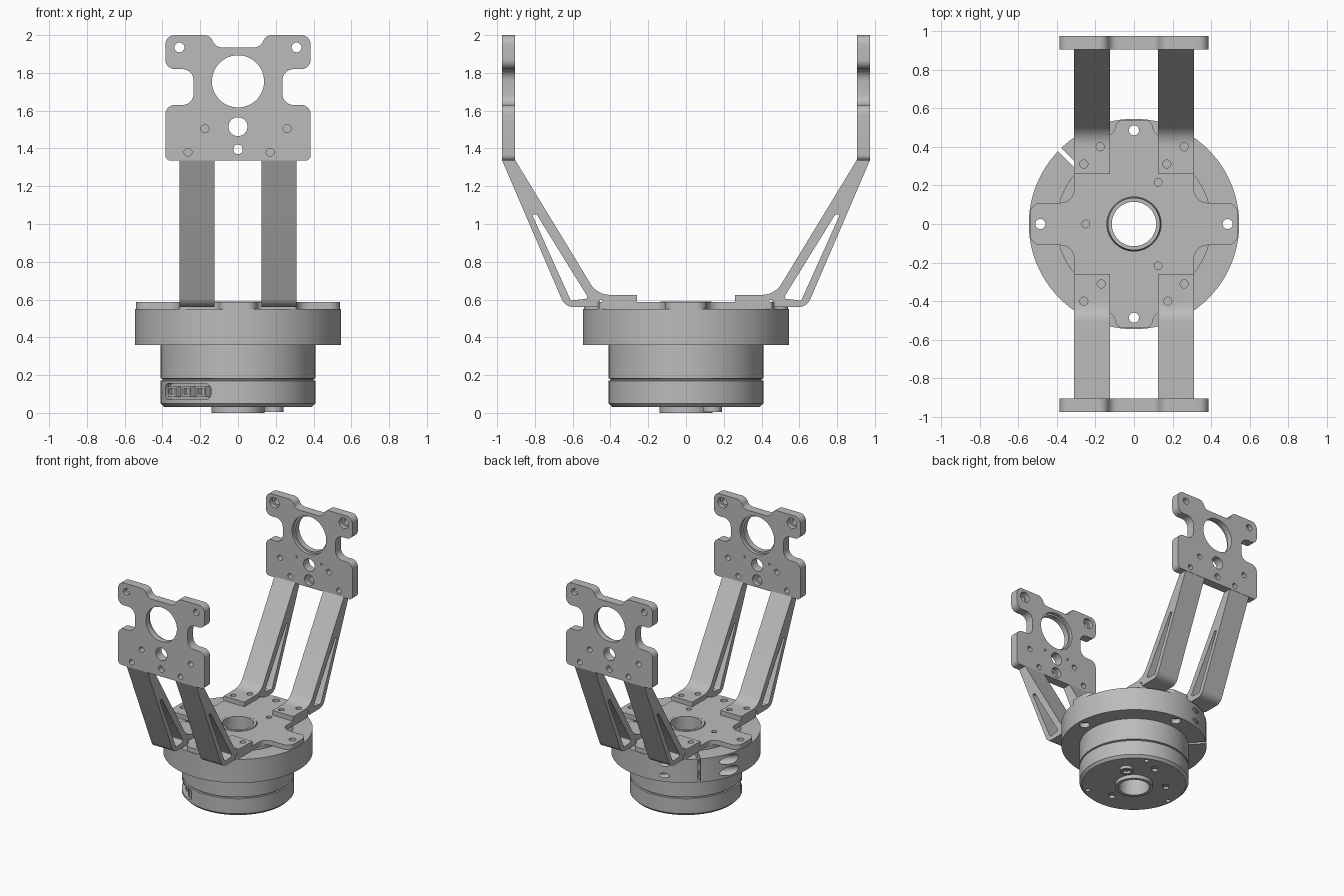
import bpy, bmesh
from math import pi, cos, sin, tan, radians
from mathutils import Vector, Matrix

if "Cube" in bpy.data.objects:
    bpy.data.objects.remove(bpy.data.objects["Cube"], do_unlink=True)

grey = bpy.data.materials.new("satin_grey")
grey.use_nodes = True
grey.diffuse_color = (0.5, 0.5, 0.5, 1)
grey.node_tree.nodes["Principled BSDF"].inputs["Base Color"].default_value = (0.5, 0.5, 0.5, 1)

X, Y, Z = Vector((1, 0, 0)), Vector((0, 1, 0)), Vector((0, 0, 1))


def make(name, bm):
    bmesh.ops.recalc_face_normals(bm, faces=bm.faces)
    me = bpy.data.meshes.new(name)
    bm.to_mesh(me)
    bm.free()
    ob = bpy.data.objects.new(name, me)
    bpy.context.collection.objects.link(ob)
    return ob


def rounded(points):
    """Outline from (u, v, fillet radius) corners."""
    out, n = [], len(points)
    for i, (u, v, r) in enumerate(points):
        p = Vector((u, v))
        if r == 0:
            out.append(p)
            continue
        a = (Vector(points[i - 1][:2]) - p).normalized()
        b = (Vector(points[(i + 1) % n][:2]) - p).normalized()
        half = a.angle(b) / 2
        centre = p + (a + b).normalized() * r / sin(half)
        start, end = p + a * r / tan(half) - centre, p + b * r / tan(half) - centre
        turn = pi - 2 * half
        for k in range(9):
            t = k / 8
            out.append(centre + (start * sin((1 - t) * turn) + end * sin(t * turn)) / sin(turn))
    return out


def prism(name, points, u, v, w, lo, hi):
    """Extrude an outline in the u-v plane from lo to hi along w."""
    bm = bmesh.new()
    face = bm.faces.new([bm.verts.new(u * p.x + v * p.y + w * lo) for p in rounded(points)])
    ext = bmesh.ops.extrude_face_region(bm, geom=[face])
    bmesh.ops.translate(bm, vec=w * (hi - lo),
                        verts=[g for g in ext["geom"] if isinstance(g, bmesh.types.BMVert)])
    return make(name, bm)


def rod(start, end, r, name="cutter"):
    a, b = Vector(start), Vector(end)
    bm = bmesh.new()
    m = Matrix.Translation((a + b) / 2) @ (b - a).to_track_quat("Z", "Y").to_matrix().to_4x4()
    bmesh.ops.create_cone(bm, cap_ends=True, segments=48, radius1=r, radius2=r,
                          depth=(b - a).length, matrix=m)
    return make(name, bm)


def drill(x, y, r, lo, hi):
    return rod((x, y, lo), (x, y, hi), r)


def lathe(name, profile, steps=96):
    bm = bmesh.new()
    rings = [[bm.verts.new((r * cos(2 * pi * i / steps), r * sin(2 * pi * i / steps), z))
              for i in range(steps)] for r, z in profile]
    for k, ring in enumerate(rings):
        prev = rings[k - 1]
        for i in range(steps):
            j = (i + 1) % steps
            bm.faces.new((prev[i], prev[j], ring[j], ring[i]))
    return make(name, bm)


def box(name, centre, size, angle=0):
    bm = bmesh.new()
    m = Matrix.Translation(centre) @ Matrix.Rotation(angle, 4, "Z") @ Matrix.Diagonal((*size, 1))
    bmesh.ops.create_cube(bm, size=1, matrix=m)
    return make(name, bm)


def cut(ob, cutters):
    for c in cutters:
        m = ob.modifiers.new("cut", "BOOLEAN")
        m.operation, m.solver, m.object = "DIFFERENCE", "EXACT", c
    bpy.context.view_layer.update()
    done = ob.evaluated_get(bpy.context.evaluated_depsgraph_get())
    me = bpy.data.meshes.new_from_object(done)
    ob.modifiers.clear()
    ob.data = me
    for c in cutters:
        bpy.data.objects.remove(c, do_unlink=True)


parts = []

# Motor body with bored centre, side groove and narrower top
body = lathe("motor_body", [(.115, 0), (.14, 0), (.14, .03), (.39, .03), (.41, .05), (.41, .17),
                            (.4, .173), (.4, .18), (.41, .183), (.41, .365), (.345, .365),
                            (.345, .555), (.14, .555), (.135, .59), (.115, .59)])
d = Vector((cos(radians(225)), sin(radians(225)), 0))
t = Vector((-d.y, d.x, 0))
socket = prism("cutter", [(-.17, .07, .03), (.17, .07, .03), (.17, .155, .03), (-.17, .155, .03)],
               t, Z, d, .345, .5)
cutters = [socket]
for x, y in ((.025, .27), (.015, -.24), (-.21, .12)):
    cutters.append(box("cutter", (x, y, .03), (.07, .04, .04), radians(45)))
for k in range(3):
    a = radians(65 + 120 * k)
    cutters.append(drill(.36 * cos(a), .36 * sin(a), .018, 0, .07))
cut(body, cutters)
parts.append(body)

# Cable sockets in the side pocket and the small boss underneath
for k in (-1, 0, 1):
    plug = box("cable_socket", d * .36 + t * .11 * k + Z * .112, (.05, .06, .055), radians(225))
    cut(plug, [box("cutter", d * .39 + t * .11 * k + Z * .115, (.05, .04, .03), radians(225))])
    parts.append(plug)
boss = rod((.19, .14, .005), (.19, .14, .04), .05, "bottom_boss")
cut(boss, [drill(.19, .14, .032, -.02, .025)])
parts.append(boss)

# Split clamp ring with screw pockets either side of the slit
ring = lathe("clamp_ring", [(.4, .36), (.545, .36), (.545, .55), (.4, .55)])
d = Vector((cos(radians(135)), sin(radians(135)), 0))
t = Vector((-d.y, d.x, 0))
cutters = [box("cutter", d * .5 + Z * .45, (.26, .024, .4), radians(135))]
for z in (.41, .5):
    c = d * .485 + Z * z
    cutters += [rod(c + t * .13, c + t * .5, .036), rod(c - t * .5, c + t * .14, .018)]
for k in range(4):
    x, y = .485 * cos(k * pi / 2), .485 * sin(k * pi / 2)
    cutters += [drill(x, y, .026, .3, .6), drill(x, y, .038, .3, .4)]
cut(ring, cutters)
parts.append(ring)

# Cross-shaped hub plate
quarter = [(.54, .11, .06), (.31, .11, .07), (.31, .46, .02), (.1, .46, .04), (.1, .54, .05)]
outline = []
for sx, sy in ((1, 1), (-1, 1), (-1, -1), (1, -1)):
    corner = [(sx * x, sy * y, r) for x, y, r in quarter]
    outline += corner if sx * sy > 0 else corner[::-1]
hub = prism("hub_plate", outline, X, Y, Z, .55, .587)
cutters = [drill(0, 0, .14, .5, .7)]
for k in range(4):
    cutters.append(drill(.485 * cos(k * pi / 2), .485 * sin(k * pi / 2), .026, .5, .7))
for k in range(3):
    a = radians(60 + 120 * k)
    cutters.append(drill(.25 * cos(a), .25 * sin(a), .02, .565, .7))
cut(hub, cutters)
parts.append(hub)

# Bent arms with a slot through the side, and the upright mounting plates
arm = [(.26, .587, 0), (.26, .625, 0), (.47, .625, .12), (.905, 1.34, 0), (.975, 1.34, 0),
       (.64, .56, .07), (.465, .56, 0), (.465, .587, 0)]
slot = [(.79, 1.05, .006), (.815, 1.05, .006), (.61, .595, .012), (.515, .605, .012)]
half = [(.12, 1.935, .05), (.145, 2, .05), (.385, 2, .05), (.385, 1.82, .05), (.235, 1.82, .06),
        (.235, 1.63, .06), (.385, 1.63, .05), (.385, 1.335, .03)]
plate_outline = half + [(-x, z, r) for x, z, r in half[::-1]]


def bore(x, z, r, lo=.85, hi=1.05):
    return rod((x, lo, z), (x, hi, z), r)


for side, angle in (("back", 0), ("front", pi)):
    turned = []
    for hand, lo, holes in (("left", .125, ((.17, .31), (.26, .4))),
                            ("right", -.31, ((-.26, .31), (-.175, .4)))):
        ob = prism(f"{side}_{hand}_arm", arm, Y, Z, X, lo, lo + .185)
        cut(ob, [prism("cutter", slot, Y, Z, X, lo - .1, lo + .3),
                 rod((lo - .1, .45, .592), (lo + .3, .45, .592), .008)]
            + [drill(x, y, .021, .55, .7) for x, y in holes])
        turned.append(ob)
    plate = prism(f"{side}_mounting_plate", plate_outline, X, Z, Y, .905, .975)
    cutters = [bore(0, 1.755, .138), bore(0, 1.755, .152, .85, .93),
               bore(0, 1.515, .05), bore(0, 1.395, .025), bore(0, 1.395, .042, .85, .94)]
    for s in (-1, 1):
        cutters += [bore(.31 * s, 1.935, .026), bore(.31 * s, 1.935, .042, .85, .94),
                    bore(.11 * s, 1.55, .008, .85, .93)]
    for x, z in ((.175, 1.505), (-.26, 1.505), (.265, 1.38), (-.17, 1.38)):
        cutters.append(bore(x, z, .021))
    cut(plate, cutters)
    turned.append(plate)
    for ob in turned:
        ob.data.transform(Matrix.Rotation(angle, 4, "Z"))
    parts += turned

# Finish: one colour, smooth curves with crisp edges
bpy.ops.object.select_all(action="DESELECT")
for ob in parts:
    ob.data.materials.clear()
    ob.data.materials.append(grey)
    ob.select_set(True)
bpy.context.view_layer.objects.active = body
bpy.ops.object.shade_smooth_by_angle(angle=radians(30))
